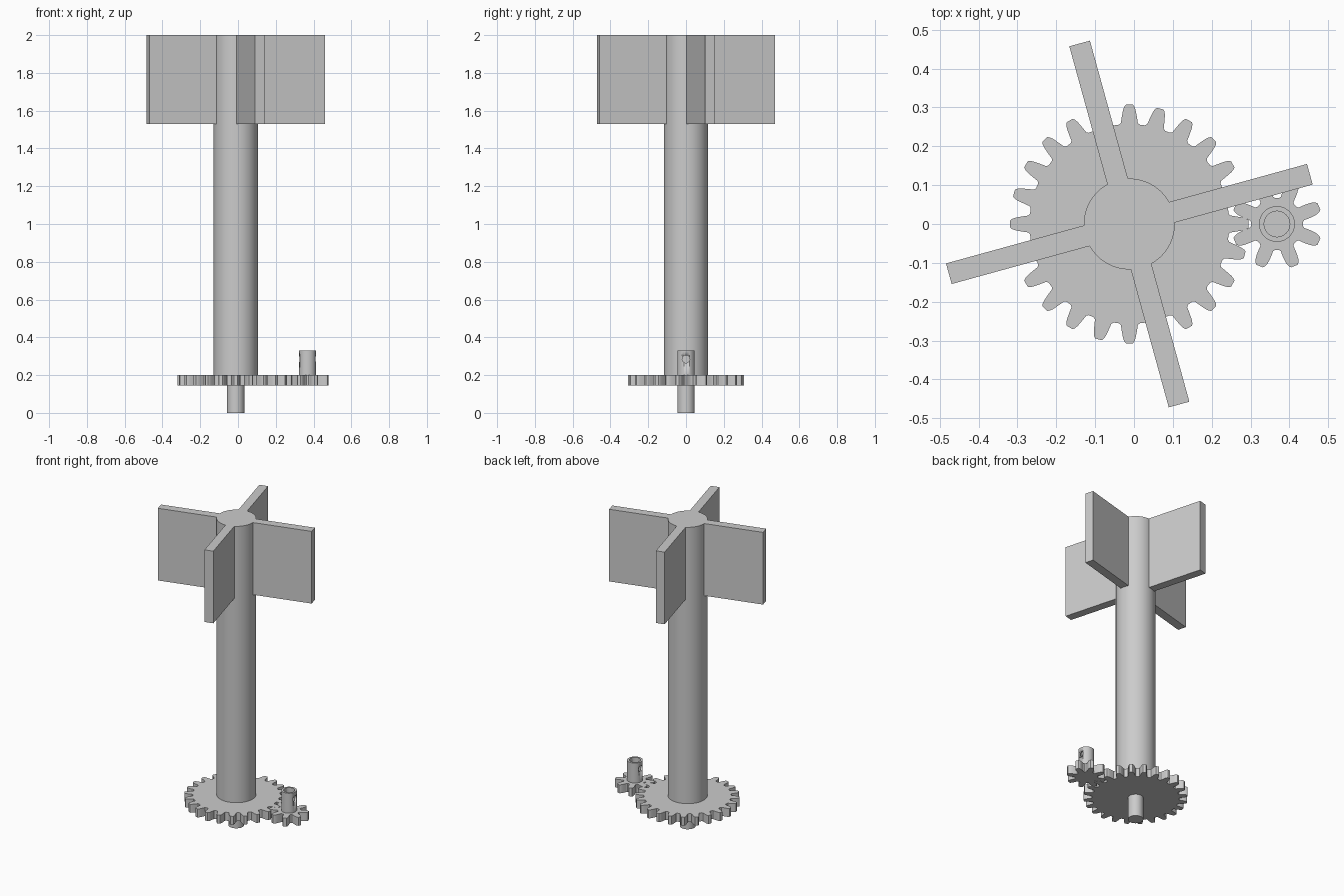
import bpy, bmesh
from math import sin, cos, pi, radians
from mathutils import Matrix

old = bpy.data.objects.get("Cube")
if old:
    bpy.data.objects.remove(old, do_unlink=True)

AXIS_X = -0.012      # main shaft axis
PINION_X = 0.368     # small gear axis
GEAR_Z, GEAR_TOP = 0.145, 0.2

grey = bpy.data.materials.new("plain grey")
grey.use_nodes = True
grey.diffuse_color = (0.6, 0.6, 0.6, 1)
grey.node_tree.nodes["Principled BSDF"].inputs["Base Color"].default_value = (0.6, 0.6, 0.6, 1)


def finish(bm, name, smooth=True):
    bmesh.ops.recalc_face_normals(bm, faces=bm.faces)
    mesh = bpy.data.meshes.new(name)
    bm.to_mesh(mesh)
    bm.free()
    mesh.materials.append(grey)
    ob = bpy.data.objects.new(name, mesh)
    bpy.context.collection.objects.link(ob)
    if smooth:
        bpy.ops.object.select_all(action='DESELECT')
        ob.select_set(True)
        bpy.context.view_layer.objects.active = ob
        bpy.ops.object.shade_smooth_by_angle(angle=radians(30))
    return ob


def cylinder(name, x, radius, z0, z1, sides=64):
    bm = bmesh.new()
    bmesh.ops.create_cone(bm, cap_ends=True, segments=sides, radius1=radius, radius2=radius,
                          depth=z1 - z0, matrix=Matrix.Translation((x, 0, (z0 + z1) / 2)))
    return finish(bm, name)


def gear(name, x, teeth, pitch_radius, tip, phase):
    # half tooth: (fraction of the tooth pitch, height above the pitch circle)
    half = [(0.40, -0.028), (0.32, -0.024), (0.28, -0.012), (0.24, 0),
            (0.5 * (tip + 0.25), 0.010), (tip, 0.018), (tip - 0.05, 0.0225)]
    tooth = [(-f, h) for f, h in half] + half[::-1]
    bm = bmesh.new()
    ring = []
    for i in range(teeth):
        for f, h in tooth:
            a = phase + (i + f) * 2 * pi / teeth
            r = pitch_radius + h
            ring.append(bm.verts.new((x + r * cos(a), r * sin(a), GEAR_Z)))
    face = bm.faces.new(ring)
    top = bmesh.ops.extrude_face_region(bm, geom=[face])["geom"]
    bmesh.ops.translate(bm, vec=(0, 0, GEAR_TOP - GEAR_Z),
                        verts=[v for v in top if isinstance(v, bmesh.types.BMVert)])
    return finish(bm, name)


# main shaft and lower pivot pin
cylinder("main_shaft", AXIS_X, 0.117, GEAR_TOP, 2.0, 96)
cylinder("pivot_pin", AXIS_X, 0.046, 0, GEAR_Z)

# meshing gears
gear("large_gear", AXIS_X, 24, 0.285, 0.16, 0)
gear("small_gear", PINION_X, 8, 0.095, 0.15, pi / 8)

# four paddle blades
for i in range(4):
    inner, outer, z0, z1 = 0.113, 0.482, 1.53, 2.0
    bm = bmesh.new()
    bmesh.ops.create_cube(bm, size=1, matrix=(
        Matrix.Translation((AXIS_X, 0, (z0 + z1) / 2))
        @ Matrix.Rotation(radians(15.4 + 90 * i), 4, 'Z')
        @ Matrix.Translation(((inner + outer) / 2, 0, 0))
        @ Matrix.Diagonal((outer - inner, 0.055, z1 - z0, 1))))
    finish(bm, f"blade_{i + 1}", smooth=False)

# hollow collar on the small gear, a revolved wall section
bm = bmesh.new()
section = [(0.033, GEAR_TOP), (0.046, GEAR_TOP), (0.046, 0.33), (0.033, 0.33)]
pts = [bm.verts.new((r, 0, z)) for r, z in section]
edges = [bm.edges.new((pts[i], pts[(i + 1) % 4])) for i in range(4)]
bmesh.ops.spin(bm, geom=pts + edges, cent=(0, 0, 0), axis=(0, 0, 1),
               angle=2 * pi, steps=48, use_duplicate=False)
bmesh.ops.remove_doubles(bm, verts=bm.verts, dist=0.0001)
bmesh.ops.translate(bm, vec=(PINION_X, 0, 0), verts=bm.verts)
collar = finish(bm, "collar")

# cross hole through the collar walls
bm = bmesh.new()
bmesh.ops.create_cone(bm, cap_ends=True, segments=32, radius1=0.02, radius2=0.02, depth=0.2,
                      matrix=Matrix.Translation((PINION_X, 0, 0.285))
                      @ Matrix.Rotation(pi / 2, 4, 'Y'))
cutter = finish(bm, "cross_hole_cutter")
cutter.hide_render = True
cutter.hide_viewport = True
cut = collar.modifiers.new("cross_hole", 'BOOLEAN')
cut.operation = 'DIFFERENCE'
cut.solver = 'EXACT'
cut.object = cutter
